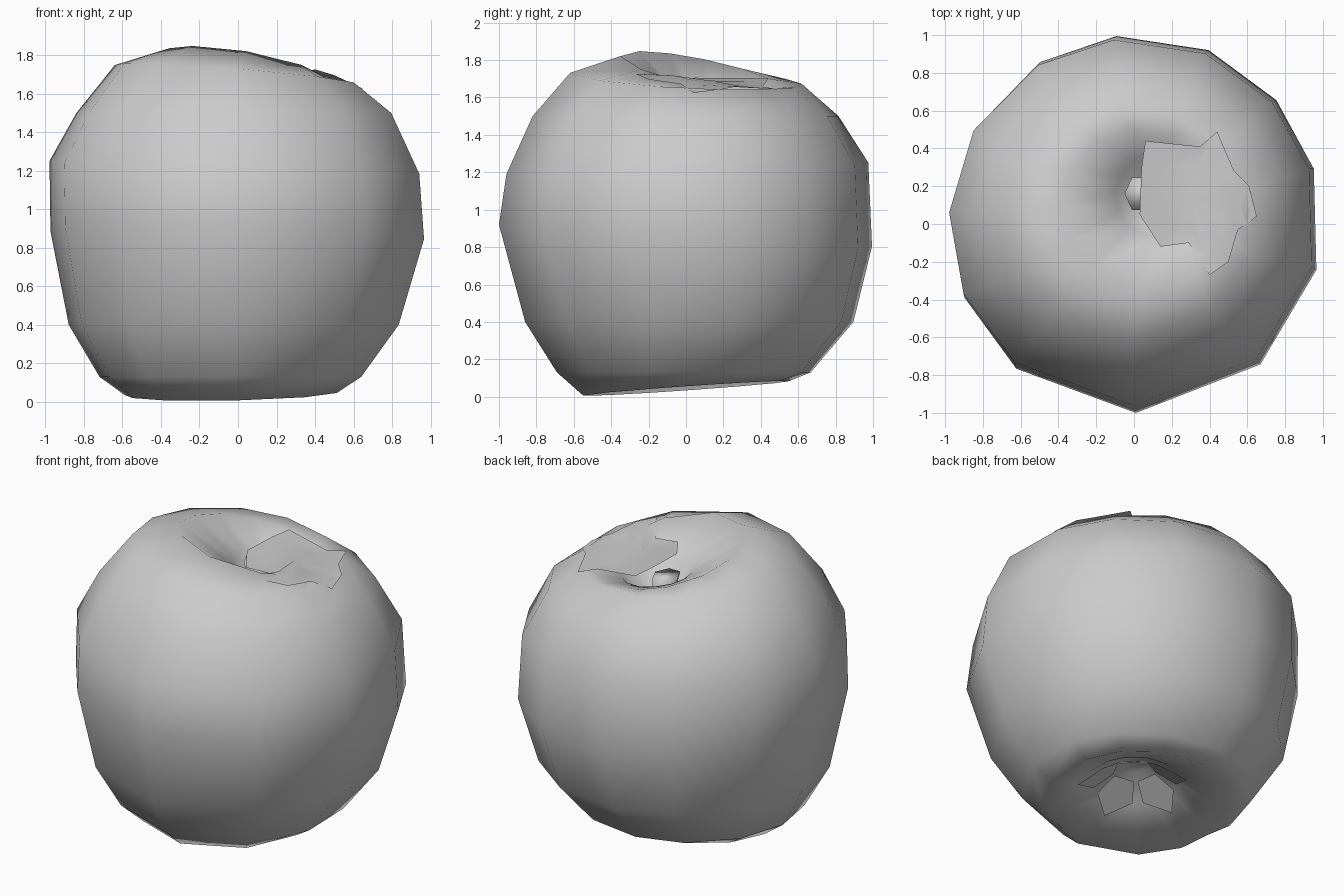
import bpy, bmesh, math
from mathutils import Vector
from mathutils.bvhtree import BVHTree

if "Cube" in bpy.data.objects:
    bpy.data.objects.remove(bpy.data.objects["Cube"])

# Uneven facet directions around the fruit, in degrees
FACETS = [-90, -48, -14, 17, 41, 67, 96, 121, 150, 177, 203, 230]


def finish(name, bm, smooth=True):
    bmesh.ops.recalc_face_normals(bm, faces=bm.faces)
    me = bpy.data.meshes.new(name)
    bm.to_mesh(me)
    ob = bpy.data.objects.new(name, me)
    bpy.context.collection.objects.link(ob)
    for p in me.polygons:
        p.use_smooth = smooth
    return ob


def loft(rings, angles):
    """Join tilted rings (cx, cy, z, rx, ry, slope x, slope y) and cap the ends."""
    bm = bmesh.new()
    loops = []
    sides = len(angles)
    for cx, cy, z, rx, ry, sx, sy in rings:
        loop = []
        for deg in angles:
            a = math.radians(deg)
            dx, dy = rx * math.cos(a), ry * math.sin(a)
            loop.append(bm.verts.new((cx + dx, cy + dy, z + sx * dx + sy * dy)))
        loops.append(loop)
    for lo, hi in zip(loops, loops[1:]):
        for i in range(sides):
            j = (i + 1) % sides
            bm.faces.new((lo[i], lo[j], hi[j], hi[i]))
    bm.faces.new(loops[0][::-1])
    bm.faces.new(loops[-1])
    return bm


# Fruit body: dimple underneath, round sides, tilted rim and dimple on top
body = loft([
    (0.00, 0.00, 0.30, 0.10, 0.10, 0, 0),
    (0.00, 0.00, 0.18, 0.28, 0.28, 0, 0),
    (-0.03, 0.00, 0.045, 0.56, 0.55, 0.02, 0.07),
    (-0.03, -0.01, 0.13, 0.69, 0.68, 0, 0),
    (-0.01, 0.02, 0.40, 0.87, 0.88, 0, 0),
    (0.01, 0.00, 0.86, 0.985, 1.00, -0.03, -0.06),
    (-0.005, 0.01, 1.22, 0.975, 0.97, -0.03, 0.03),
    (-0.01, 0.00, 1.50, 0.83, 0.82, 0, 0),
    (-0.01, 0.00, 1.70, 0.63, 0.62, -0.08, -0.05),
    (0.04, 0.08, 1.735, 0.43, 0.43, -0.17, -0.20),
    (0.10, 0.15, 1.60, 0.20, 0.22, -0.10, 0),
    (0.10, 0.15, 1.42, 0.08, 0.08, 0, 0),
], FACETS)
tree = BVHTree.FromBMesh(body)
finish("fruit_body", body)

# Leafy crown draped over the right of the top dimple
outline = [(0.04, 0.30), (0.06, 0.44), (0.35, 0.41), (0.44, 0.49), (0.53, 0.28),
           (0.61, 0.20), (0.65, 0.04), (0.55, -0.03), (0.50, -0.20), (0.40, -0.27),
           (0.29, -0.10), (0.14, -0.12), (0.03, 0.05)]


def drape(x, y):
    hit = tree.ray_cast(Vector((x, y, 3)), Vector((0, 0, -1)))[0]
    return max(hit.z + 0.02, 1.71 - 0.15 * x)


bm = bmesh.new()
hub = bm.verts.new((0.32, 0.13, 1.69))
mid = [bm.verts.new((0.32 + (x - 0.32) * 0.6, 0.13 + (y - 0.13) * 0.6,
                     drape(0.32 + (x - 0.32) * 0.6, 0.13 + (y - 0.13) * 0.6)))
       for x, y in outline]
rim = [bm.verts.new((x, y, drape(x, y))) for x, y in outline]
n = len(rim)
for i in range(n):
    j = (i + 1) % n
    bm.faces.new((hub, mid[i], mid[j]))
    bm.faces.new((mid[i], rim[i], rim[j], mid[j]))
finish("top_leaf", bm)

# Short stem inside the top dimple
finish("stem", loft([(0.06, 0.16, 1.40, 0.06, 0.06, 0, 0),
                     (0.03, 0.16, 1.61, 0.08, 0.10, 0, 0)],
                    [60 * i for i in range(6)]))

# Dried blossom petals in the bottom dimple
bm = bmesh.new()
for k in range(5):
    a = math.tau * k / 5 + math.pi / 4
    pts = [(0.13, -0.55, 0.25), (0.25, -0.5, 0.17), (0.34, 0, 0.11),
           (0.25, 0.5, 0.17), (0.13, 0.55, 0.25)]
    bm.faces.new([bm.verts.new((r * math.cos(a + d), r * math.sin(a + d), z))
                  for r, d, z in pts])
finish("bottom_petals", bm)
